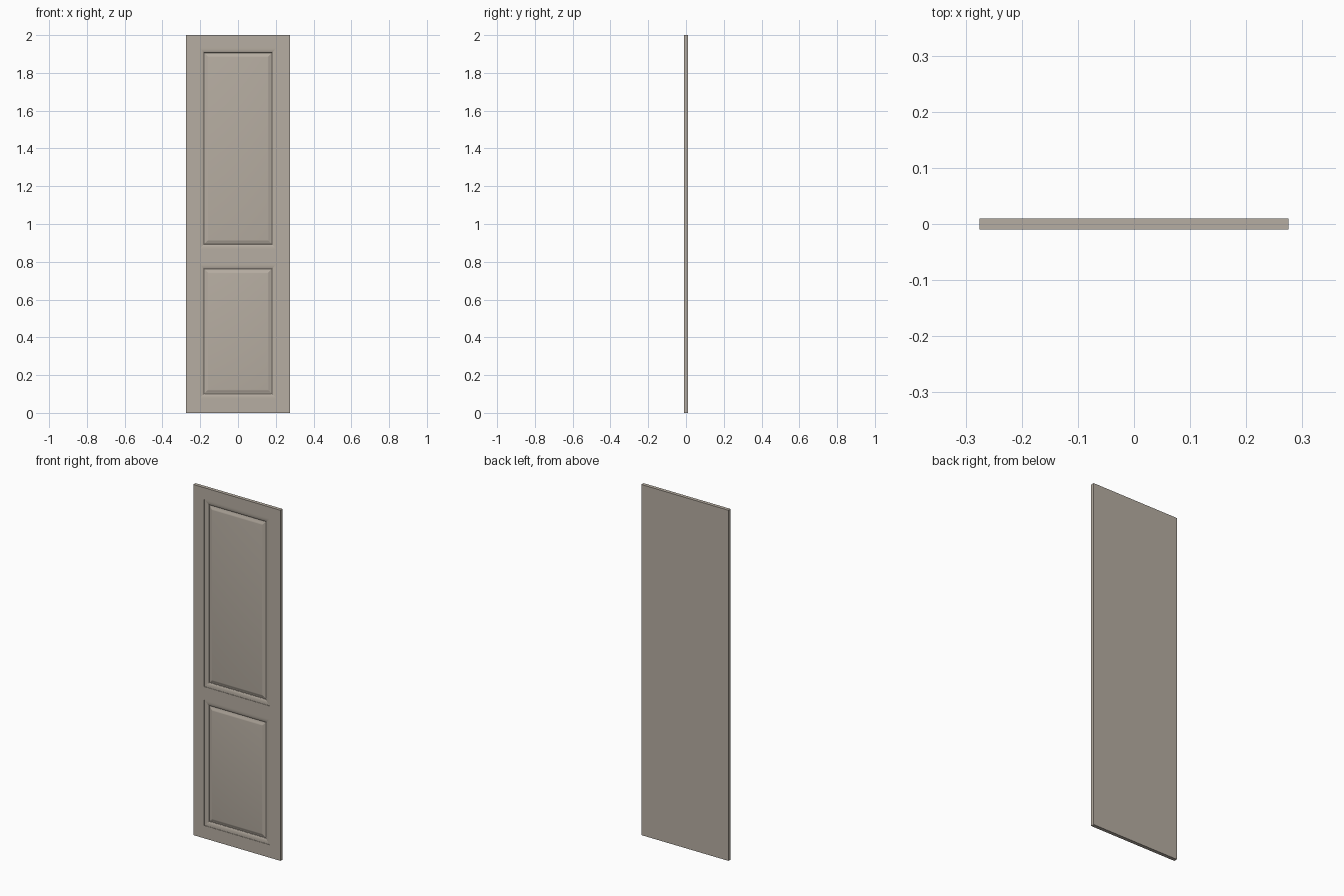
import bpy, bmesh, math

if "Cube" in bpy.data.objects:
    bpy.data.objects.remove(bpy.data.objects["Cube"])

W, H, T = 0.275, 2.0, 0.01          # half width, height, half thickness
PX = 0.207                          # half width of panel openings
XS = [-W, -PX, PX, W]
ZS = [0.0, 0.073, 0.789, 0.865, 1.934, H]

# moulding section as (inset from opening edge, depth below the face)
ROUND = [(0.003 + 0.025 * math.sin(a), 0.0015 + 0.0075 * (1 - math.cos(a)))
         for a in [math.radians(90 * i / 6) for i in range(7)]]
FIELD = [(0.028 + 0.020 * math.sin(a), 0.009 - 0.007 * (1 - math.cos(a)))
         for a in [math.radians(90 * i / 5) for i in range(1, 6)]]
RISE = [(0.034, 0.0075), (0.041, 0.0045), (0.047, 0.0025), (0.050, 0.002)]
SECTION = [(0.0005, 0.0015)] + ROUND + RISE

bm = bmesh.new()


def add_panel(corners):
    """Stack mitred rings inward from the opening, then cap with the field."""
    x0, z0 = corners[0].co.x, corners[0].co.z
    x1, z1 = corners[2].co.x, corners[2].co.z
    prev = corners
    for d, depth in SECTION:
        y = -T + depth
        ring = [bm.verts.new((x, y, z)) for x, z in
                ((x0 + d, z0 + d), (x1 - d, z0 + d), (x1 - d, z1 - d), (x0 + d, z1 - d))]
        for i in range(4):
            j = (i + 1) % 4
            bm.faces.new((prev[i], prev[j], ring[j], ring[i]))
        for a, b in zip(prev, ring):
            bm.edges.get((a, b)).smooth = False     # crisp mitres
        prev = ring
    bm.faces.new(prev)


# front face: stiles and rails, with two moulded panels
grid = [[bm.verts.new((x, -T, z)) for x in XS] for z in ZS]
for r in range(len(ZS) - 1):
    for c in range(len(XS) - 1):
        quad = (grid[r][c], grid[r][c + 1], grid[r + 1][c + 1], grid[r + 1][c])
        if c == 1 and r in (1, 3):
            add_panel(quad)
        else:
            bm.faces.new(quad)

# edges and plain back
border = [e for e in bm.edges if e.is_boundary]
new = bmesh.ops.extrude_edge_only(bm, edges=border)["geom"]
for v in new:
    if isinstance(v, bmesh.types.BMVert):
        v.co.y = T
bmesh.ops.contextual_create(bm, geom=[e for e in bm.edges if e.is_boundary])
bmesh.ops.recalc_face_normals(bm, faces=bm.faces[:])

mesh = bpy.data.meshes.new("door_panel")
bm.to_mesh(mesh)
bm.free()
door = bpy.data.objects.new("door_panel", mesh)
bpy.context.collection.objects.link(door)

mat = bpy.data.materials.new("taupe_paint")
mat.diffuse_color = (0.47, 0.42, 0.36, 1)
mat.use_nodes = True
mat.node_tree.nodes["Principled BSDF"].inputs["Base Color"].default_value = mat.diffuse_color
mesh.materials.append(mat)

bpy.context.view_layer.objects.active = door
door.select_set(True)
bpy.ops.object.shade_smooth_by_angle(angle=math.radians(25), keep_sharp_edges=True)
